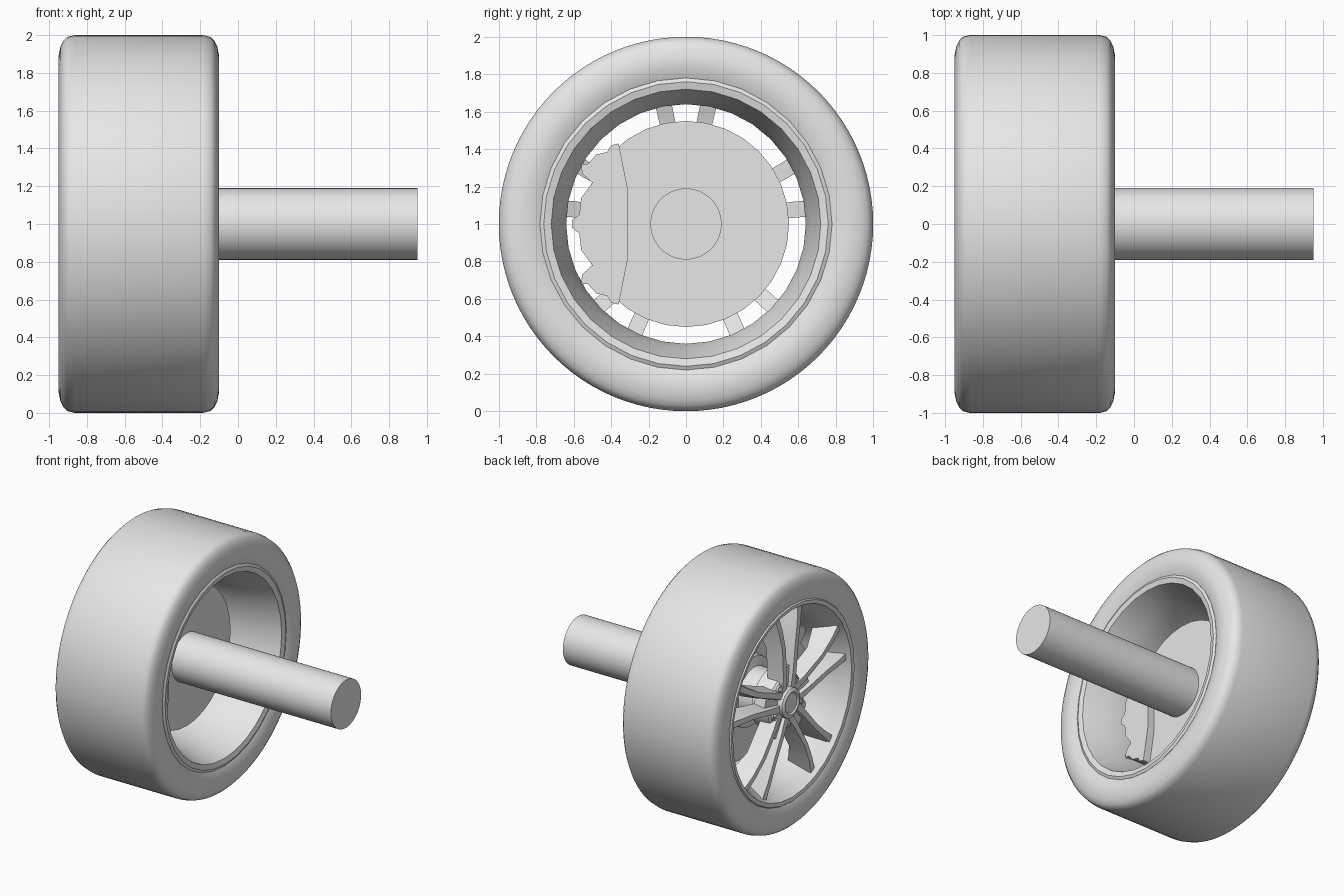
import bpy, bmesh
from math import sin, cos, pi, radians
from mathutils import Matrix, Vector

if "Cube" in bpy.data.objects:
    bpy.data.objects.remove(bpy.data.objects["Cube"])

grey = bpy.data.materials.new("light_grey")
grey.use_nodes = True
grey.diffuse_color = (0.8, 0.8, 0.8, 1)
grey.node_tree.nodes["Principled BSDF"].inputs["Base Color"].default_value = (0.8, 0.8, 0.8, 1)


def finish(bm, name, smooth=30):
    """Turn a bmesh into an object whose wheel centre sits at z = 1."""
    bmesh.ops.recalc_face_normals(bm, faces=bm.faces)
    bmesh.ops.translate(bm, verts=bm.verts, vec=(0, 0, 1))
    mesh = bpy.data.meshes.new(name)
    bm.to_mesh(mesh)
    bm.free()
    mesh.materials.append(grey)
    ob = bpy.data.objects.new(name, mesh)
    bpy.context.collection.objects.link(ob)
    bpy.ops.object.select_all(action="DESELECT")
    ob.select_set(True)
    bpy.context.view_layer.objects.active = ob
    bpy.ops.object.shade_smooth_by_angle(angle=radians(smooth))


def bridge(bm, a, b):
    n = len(a)
    for i in range(n):
        bm.faces.new((a[i], a[(i + 1) % n], b[(i + 1) % n], b[i]))


def loft(bm, sections, turn=Matrix.Identity(3)):
    """Skin a row of matching cross-sections and cap both ends."""
    loops = [[bm.verts.new(turn @ Vector(p)) for p in section] for section in sections]
    for a, b in zip(loops, loops[1:]):
        bridge(bm, a, b)
    bm.faces.new(loops[0])
    bm.faces.new(loops[-1])


def revolve(bm, profile, sides, ring=False, centre=(0, 0)):
    """Sweep (x, radius) points round the x axis; a ring closes on itself, otherwise ends are capped."""
    loops = [[bm.verts.new((x, centre[0] + r * cos(2 * pi * i / sides),
                            centre[1] + r * sin(2 * pi * i / sides))) for i in range(sides)]
             for x, r in profile]
    for a, b in zip(loops, loops[1:]):
        bridge(bm, a, b)
    if ring:
        bridge(bm, loops[-1], loops[0])
    else:
        bm.faces.new(loops[0])
        bm.faces.new(loops[-1])


def lathe(name, profile, sides, ring=False, smooth=30):
    bm = bmesh.new()
    revolve(bm, profile, sides, ring)
    finish(bm, name, smooth)


# Tyre: rounded shoulders, gently bulged sidewalls, mirrored about its middle
half = [(0.39, 0.75), (0.405, 0.78), (0.425, 0.84), (0.425, 0.89), (0.415, 0.94),
        (0.4, 0.97), (0.38, 0.99), (0.34, 1.0)]
tyre = [(x - 0.525, r) for x, r in half] + [(-x - 0.525, r) for x, r in reversed(half)]
lathe("tyre", tyre, 96, ring=True, smooth=40)

# Rim barrel with inner and outer lips
lathe("rim", [(-0.12, 0.78), (-0.11, 0.76), (-0.12, 0.72), (-0.3, 0.665), (-0.45, 0.64),
              (-0.74, 0.64), (-0.86, 0.7), (-0.915, 0.735), (-0.935, 0.745), (-0.94, 0.775),
              (-0.92, 0.79), (-0.8, 0.75), (-0.3, 0.75)], 32, ring=True)

# Axle and brake disc
lathe("axle", [(0.95, 0.19), (-0.5, 0.19)], 48)
lathe("brake_disc", [(-0.45, 0.55), (-0.51, 0.55)], 32)
lathe("disc_hat", [(-0.5, 0.28), (-0.58, 0.27), (-0.6, 0.2), (-0.8, 0.19)], 32)

# Wheel hub and centre cap
lathe("wheel_hub", [(-0.74, 0.23), (-0.87, 0.215), (-0.885, 0.2), (-0.885, 0.12)], 40)
lathe("centre_cap", [(-0.86, 0.12), (-0.925, 0.115), (-0.935, 0.1), (-0.935, 0.085), (-0.925, 0.075)], 32)

# Five pairs of spokes: each arm is a tapered bar leaning away from its twin
# stations: radius, sideways offset, front half width, back half width, front x, back x
stations = [(0.1, 0.05, 0.035, 0.045, -0.905, -0.78),
            (0.23, 0.06, 0.03, 0.042, -0.915, -0.79),
            (0.45, 0.08, 0.028, 0.042, -0.92, -0.79),
            (0.6, 0.112, 0.03, 0.044, -0.915, -0.74),
            (0.725, 0.145, 0.035, 0.05, -0.9, -0.7)]
bm = bmesh.new()
for k in range(5):
    turn = Matrix.Rotation(2 * pi * k / 5, 3, "X")
    for side in (-1, 1):
        sections = []
        for r, off, front, back, xf, xb in stations:
            xm = xf + 0.025
            outline = [(xf, front - 0.008), (xm, front), (xb, back),
                       (xb, -back), (xm, -front), (xf, 0.008 - front)]
            sections.append([(x, side * (off + w), r) for x, w in outline])
        loft(bm, sections, turn)
finish(bm, "spokes", 20)

# Webs joining the two arms of each pair near the hub
bm = bmesh.new()
for k in range(5):
    outline = [(-0.05, 0.1), (0.05, 0.1), (0.065, 0.28), (-0.065, 0.28)]
    loft(bm, [[(x, y, z) for y, z in outline] for x in (-0.885, -0.79)],
         Matrix.Rotation(2 * pi * k / 5, 3, "X"))
finish(bm, "spoke_webs")

# Wheel bolts in raised collars between the spoke pairs
bm = bmesh.new()
for k in range(5):
    a = -pi / 2 + 2 * pi * k / 5
    place = (0.165 * cos(a), 0.165 * sin(a))
    revolve(bm, [(-0.87, 0.036), (-0.9, 0.036), (-0.9, 0.026), (-0.87, 0.026)], 16, True, place)
    revolve(bm, [(-0.86, 0.02), (-0.91, 0.018)], 6, False, place)
finish(bm, "wheel_bolts")

# Brake caliper: lobed outline, mirrored top to bottom and straddling the disc
upper = [(-0.31, 0.18), (-0.36, 0.43), (-0.4, 0.42), (-0.42, 0.385), (-0.48, 0.37),
         (-0.525, 0.32), (-0.56, 0.32), (-0.555, 0.27), (-0.5, 0.22), (-0.53, 0.18),
         (-0.56, 0.14), (-0.57, 0.05), (-0.61, 0.02)]
outline = upper + [(y, -z) for y, z in reversed(upper)]
bm = bmesh.new()
loft(bm, [[(x, y, z) for y, z in outline] for x in (-0.39, -0.66)])
finish(bm, "brake_caliper", 25)
